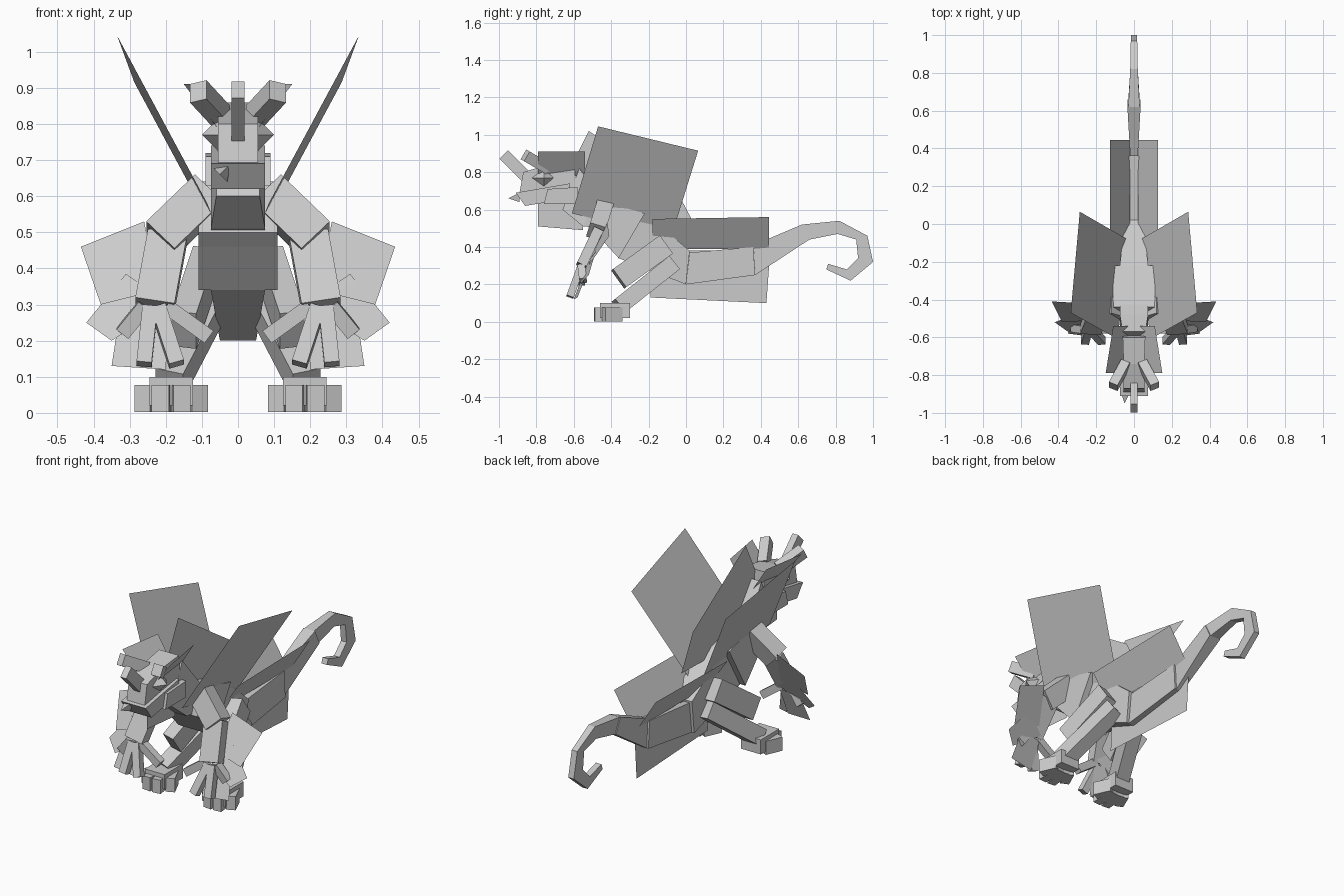
import bpy
import bmesh
from mathutils import Vector

default = bpy.data.objects.get("Cube")
if default:
    bpy.data.objects.remove(default)

GREY = (0.6, 0.6, 0.6, 1.0)
stone = bpy.data.materials.new("stone grey")
stone.use_nodes = True
stone.diffuse_color = GREY
stone.node_tree.nodes["Principled BSDF"].inputs["Base Color"].default_value = GREY


def make(name, verts, faces):
    """Flat shaded mesh object with consistent normals."""
    bm = bmesh.new()
    vs = [bm.verts.new(v) for v in verts]
    for face in faces:
        bm.faces.new([vs[i] for i in face])
    bmesh.ops.recalc_face_normals(bm, faces=bm.faces)
    mesh = bpy.data.meshes.new(name)
    bm.to_mesh(mesh)
    bm.free()
    mesh.materials.append(stone)
    obj = bpy.data.objects.new(name, mesh)
    bpy.context.collection.objects.link(obj)
    return obj


def pair(name, verts, faces):
    """Build a part on the left and its mirror image on the right."""
    make("left_" + name, verts, faces)
    make("right_" + name, [(-v[0], v[1], v[2]) for v in verts], faces)


def rings(count):
    """Faces joining a row of four-sided rings, with both ends closed."""
    faces = [(0, 1, 2, 3), tuple(range(4 * count - 4, 4 * count))]
    for r in range(count - 1):
        for k in range(4):
            a, b = 4 * r + k, 4 * r + (k + 1) % 4
            faces.append((a, b, b + 4, a + 4))
    return faces


def loft(name, sections):
    """Central part from sections: bottom y, z, top y, z, half width."""
    verts = []
    for yb, zb, yt, zt, w in sections:
        verts += [(-w, yb, zb), (w, yb, zb), (w, yt, zt), (-w, yt, zt)]
    make(name, verts, rings(len(sections)))


def beam(start, end, width, depth, taper=1.0):
    """Box along a line; width runs sideways, depth across the line."""
    start, end = Vector(start), Vector(end)
    axis = (end - start).normalized()
    side = Vector((1, 0, 0))
    side = (side - axis * side.dot(axis)).normalized()
    up = axis.cross(side)
    verts = []
    for centre, s in ((start, 1.0), (end, taper)):
        for i, j in ((-1, -1), (1, -1), (1, 1), (-1, 1)):
            verts.append(centre + side * (i * s * width / 2) + up * (j * s * depth / 2))
    return verts, rings(2)


def plate(corners):
    return corners, [tuple(range(len(corners)))]


# Trunk, falling from the shoulders to the hips
loft("torso", [
    (-.51, .50, -.49, .57, .11),
    (-.47, .46, -.44, .64, .11),
    (-.36, .34, -.22, .58, .11),
])
loft("hips", [(-.36, .34, -.22, .58, .075), (0, .2, .02, .38, .05)])

# Tail segments and the hooked tip
loft("tail_base", [(0, .2, .02, .37, .035), (.37, .25, .36, .40, .03)])
loft("tail_middle", [(.37, .25, .36, .41, .02), (.66, .44, .62, .52, .035)])
loft("tail_hook", [
    (.66, .44, .62, .52, .03),
    (.81, .47, .82, .54, .02),
    (.91, .44, .97, .46, .017),
    (.92, .34, 1.0, .32, .017),
    (.86, .28, .88, .22, .017),
    (.76, .31, .75, .28, .017),
])

# Neck and head
loft("neck", [
    (-.42, .50, -.42, .63, .075),
    (-.55, .51, -.48, .70, .075),
    (-.66, .60, -.57, .82, .06),
])
loft("head", [
    (-.89, .69, -.87, .80, .055),
    (-.74, .66, -.74, .84, .055),
    (-.58, .66, -.60, .86, .06),
])
loft("jaw", [(-.86, .62, -.91, .69, .075), (-.62, .66, -.62, .74, .075)])
loft("cheeks", [(-.76, .63, -.74, .71, .09), (-.58, .63, -.58, .72, .09)])

# Horns, eyes and the single tooth
make("nose_horn", *beam((0, -.84, .76), (0, -.975, .895), .036, .065))
pair("brow_horn", *beam((.045, -.74, .82), (.11, -.86, .89), .05, .06))
pair("eye", [(.05, -.83, .77), (.05, -.76, .82), (.05, -.70, .77),
             (.05, -.76, .72), (.10, -.76, .77)],
     [(0, 1, 2, 3), (0, 1, 4), (1, 2, 4), (2, 3, 4), (3, 0, 4)])
make("tooth", [(-.07, -.89, .68), (-.02, -.89, .69), (-.03, -.89, .64), (-.05, -.95, .66)],
     [(0, 1, 2), (0, 1, 3), (1, 2, 3), (2, 0, 3)])

# Thin head crest and throat fin
pair("crest", *plate([(.15, -.79, .91), (.11, -.54, .91),
                      (.03, -.54, .78), (.05, -.79, .78)]))
make("throat_fin", *plate([(0, -.79, .65), (0, -.79, .51), (0, -.55, .49), (0, -.55, .65)]))

# Wings and the sail between them
pair("wing", *plate([(.335, -.47, 1.045), (.287, .065, .915),
                     (.037, -.08, .45), (.085, -.61, .58)]))
make("back_sail", *plate([(0, -.52, 1.02), (0, -.06, .72), (0, .04, .53),
                          (0, -.5, .52), (0, -.61, .84)]))

# Tail fins
pair("tail_fin", *plate([(.127, .445, .56), (.127, -.18, .55),
                         (.02, -.18, .39), (.02, .445, .39)]))
make("keel_fin", *plate([(0, -.19, .13), (0, .43, .10), (0, .45, .38), (0, -.18, .38)]))

# Arms with flat fins behind them
pair("upper_arm", *beam((.08, -.44, .61), (.215, -.48, .48), .11, .09))
pair("forearm", *beam((.195, -.47, .49), (.23, -.56, .30), .11, .055))
pair("elbow_fin", *plate([(.435, -.41, .46), (.26, -.42, .53),
                          (.22, -.51, .34), (.38, -.52, .30)]))
pair("wrist_fin", *plate([(.42, -.52, .25), (.31, -.48, .385),
                          (.19, -.53, .30), (.35, -.57, .20)]))
pair("hand_fin", *plate([(.35, -.58, .13), (.33, -.53, .26),
                         (.19, -.54, .28), (.20, -.60, .12)]))

# Splayed fingers
wrist = Vector((.23, -.56, .30))
for n, tip in enumerate([(.32, -.55, .22), (.26, -.62, .135),
                         (.17, -.62, .135), (.08, -.56, .21)]):
    root = wrist.lerp(Vector(tip), 0.05) + Vector(((tip[0] - .2) * .2, 0, 0))
    pair("finger_%d" % (n + 1), *beam(root, tip, .042, .04))

# Hind legs
pair("thigh", *beam((.09, -.11, .41), (.15, -.36, .23), .07, .12))
pair("shin", *beam((.07, -.07, .31), (.19, -.36, .08), .08, .09))
pair("foot", *beam((.185, -.30, .06), (.185, -.46, .06), .12, .08))

# Toes fanned around the foot
for n, (x, y) in enumerate([(.105, -.44), (.155, -.49), (.215, -.49), (.265, -.44)]):
    pair("toe_%d" % (n + 1), *beam((.187 + (x - .187) * .5, -.35, .04), (x, y, .04), .048, .075))
